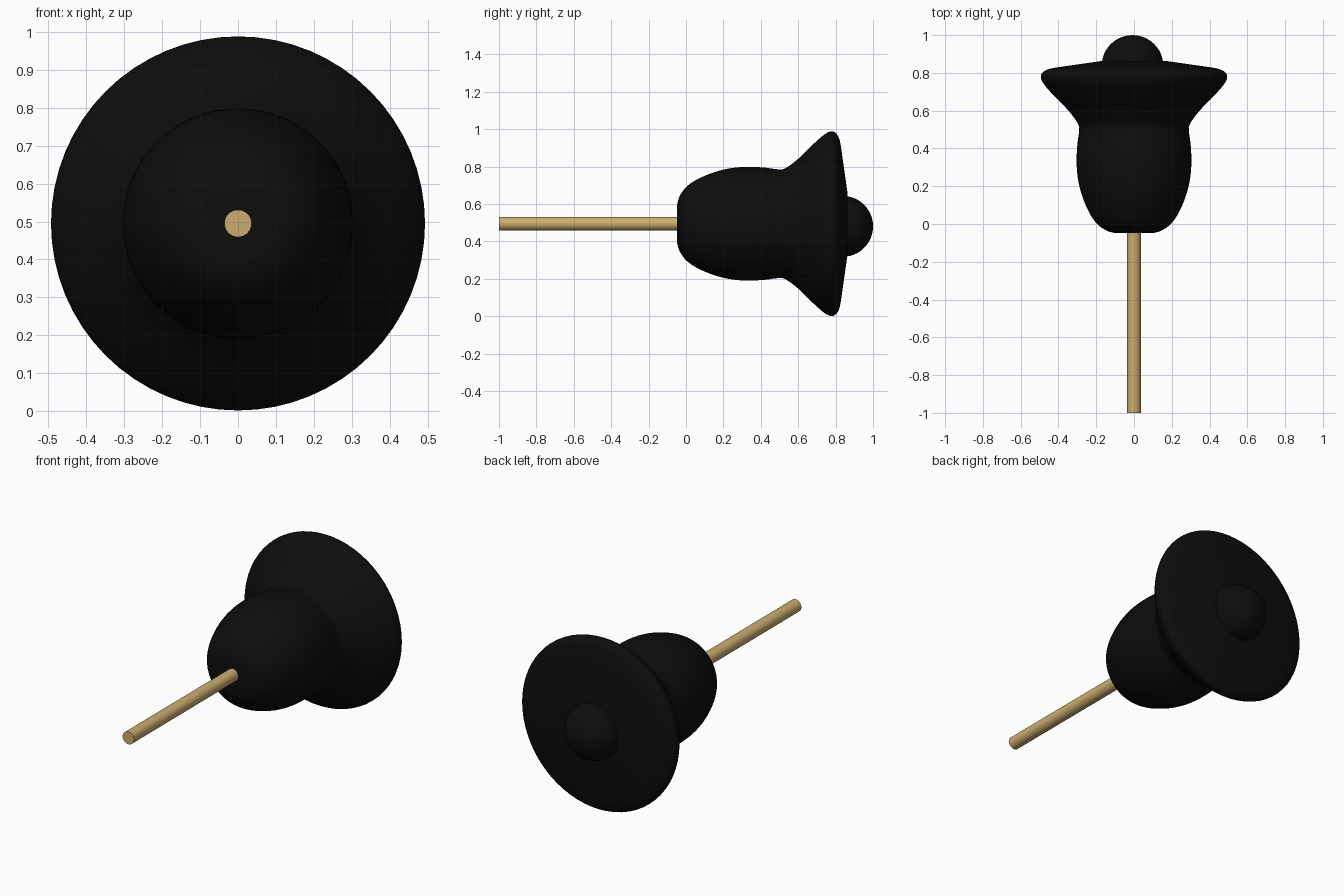
import bpy
import bmesh
import math
from mathutils import Vector, Matrix

cube = bpy.data.objects.get("Cube")
if cube:
    bpy.data.objects.remove(cube, do_unlink=True)

AXIS_Z = 0.495


def make_material(name, color, roughness):
    mat = bpy.data.materials.new(name)
    mat.use_nodes = True
    mat.diffuse_color = color
    bsdf = mat.node_tree.nodes["Principled BSDF"]
    bsdf.inputs["Base Color"].default_value = color
    bsdf.inputs["Roughness"].default_value = roughness
    return mat


def smooth_path(points, steps=4):
    """Smooth curve passing through every profile point."""
    pts = [Vector(p) for p in points]
    pts = [pts[0]] + pts + [pts[-1]]
    path = []
    for a, b, c, d in zip(pts, pts[1:], pts[2:], pts[3:]):
        for i in range(steps):
            t = i / steps
            path.append(0.5 * (2 * b + (c - a) * t + (2 * a - 5 * b + 4 * c - d) * t ** 2
                               + (3 * b - a - 3 * c + d) * t ** 3))
    return path + [pts[-1]]


def lathe(name, profile, mat, center=(0, 0, AXIS_Z), segments=64, angle=40):
    """Turn (y, radius) points around the front-to-back axis."""
    bm = bmesh.new()
    verts = [bm.verts.new((r, y, 0)) for y, r in profile]
    edges = [bm.edges.new(pair) for pair in zip(verts, verts[1:])]
    bmesh.ops.spin(bm, geom=verts + edges, cent=(0, 0, 0), axis=(0, 1, 0),
                   angle=math.tau, steps=segments, use_duplicate=False)
    bmesh.ops.remove_doubles(bm, verts=bm.verts, dist=0.0001)
    bmesh.ops.recalc_face_normals(bm, faces=bm.faces)
    bmesh.ops.transform(bm, matrix=Matrix.Translation(center), verts=bm.verts)
    mesh = bpy.data.meshes.new(name)
    bm.to_mesh(mesh)
    bm.free()
    mesh.materials.append(mat)
    obj = bpy.data.objects.new(name, mesh)
    bpy.context.collection.objects.link(obj)
    bpy.ops.object.select_all(action="DESELECT")
    obj.select_set(True)
    bpy.context.view_layer.objects.active = obj
    bpy.ops.object.shade_smooth_by_angle(angle=math.radians(angle))
    return obj


black = make_material("matte black", (0.004, 0.004, 0.004, 1), 0.8)
brass = make_material("pale brass", (0.6, 0.42, 0.16, 1), 0.5)

# Flared bell body, with a flat front and a shallow conical back
bell = [(-0.048, 0.1), (-0.035, 0.145), (0.0, 0.195), (0.06, 0.237), (0.15, 0.275),
        (0.24, 0.297), (0.33, 0.304), (0.42, 0.3), (0.49, 0.291), (0.53, 0.296),
        (0.6, 0.347), (0.68, 0.425), (0.74, 0.477), (0.775, 0.493), (0.8, 0.485),
        (0.822, 0.445), (0.84, 0.33), (0.863, 0.17)]
lathe("bell_body", [(-0.048, 0)] + smooth_path(bell) + [(0.868, 0)], black)

# Round knob on the back, set slightly off the axis
R = 0.163
ball = [(-R * math.cos(math.pi * i / 24), R * math.sin(math.pi * i / 24)) for i in range(25)]
lathe("back_knob", ball, black, center=(-0.008, 0.837, 0.481), segments=48)

# Thin straight rod
lathe("front_rod", [(-1, 0), (-1, 0.036), (0.1, 0.036), (0.1, 0)], brass, segments=32)
